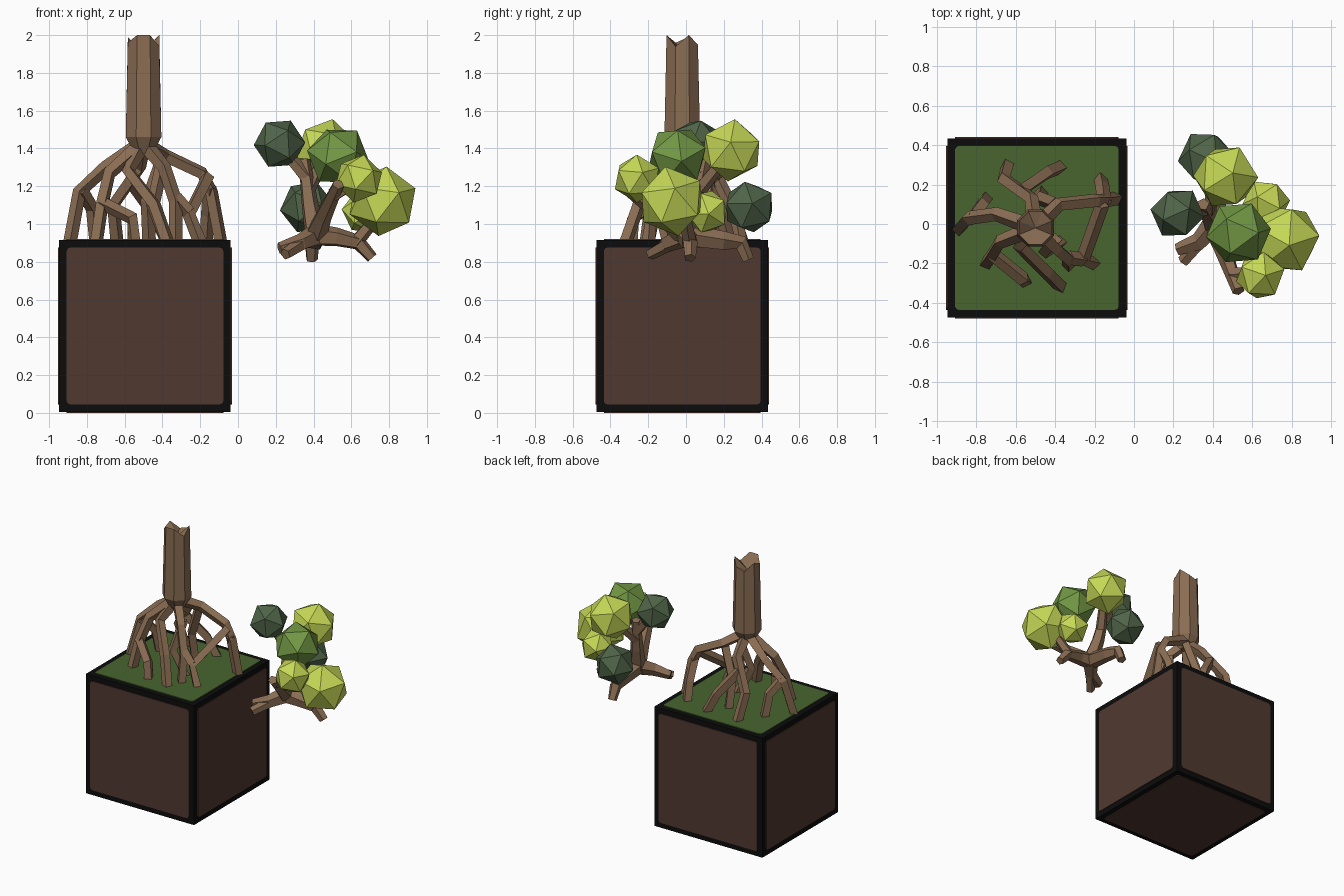
import bpy, bmesh, math, random
from mathutils import Vector, Euler, Matrix

if "Cube" in bpy.data.objects:
    bpy.data.objects.remove(bpy.data.objects["Cube"])

random.seed(4)


def srgb(name, r, g, b):
    lin = [((c / 255 + 0.055) / 1.055) ** 2.4 if c > 10 else c / 255 / 12.92 for c in (r, g, b)]
    m = bpy.data.materials.new(name)
    m.diffuse_color = (*lin, 1)
    m.use_nodes = True
    m.node_tree.nodes["Principled BSDF"].inputs["Base Color"].default_value = m.diffuse_color
    return m


BLACK = srgb("black_outline", 12, 12, 12)
DIRT = srgb("dirt_brown", 80, 57, 48)
GRASS = srgb("grass_green", 72, 100, 46)
BARK = srgb("bark_brown", 138, 109, 83)
LIME = srgb("lime_leaf", 198, 216, 86)
GREEN = srgb("green_leaf", 114, 152, 68)
DARK = srgb("dark_leaf", 80, 100, 72)


def finish(bm, name, mat):
    bmesh.ops.recalc_face_normals(bm, faces=bm.faces[:])
    me = bpy.data.meshes.new(name)
    bm.to_mesh(me)
    bm.free()
    me.materials.append(mat)
    ob = bpy.data.objects.new(name, me)
    bpy.context.collection.objects.link(ob)
    return ob


def tube(bm, pts, radii, n=4):
    """Sweep an n-gon along a path of points."""
    pts = [Vector(p) for p in pts]
    rings, side = [], None
    for i, p in enumerate(pts):
        a = pts[max(i - 1, 0)]
        b = pts[min(i + 1, len(pts) - 1)]
        t = (b - a).normalized()
        if side is None:
            side = t.orthogonal()
        side = (side - t * side.dot(t)).normalized()
        other = t.cross(side)
        ring = []
        for k in range(n):
            w = 2 * math.pi * (k + 0.5) / n
            ring.append(bm.verts.new(p + (side * math.cos(w) + other * math.sin(w)) * radii[i]))
        rings.append(ring)
    for r0, r1 in zip(rings, rings[1:]):
        for k in range(n):
            bm.faces.new((r0[k], r0[(k + 1) % n], r1[(k + 1) % n], r1[k]))
    bm.faces.new(rings[0])
    bm.faces.new(rings[-1])


# soil block: black cube with a rounded-corner panel on each side
C, H = Vector((-0.4925, -0.02, 0.46)), 0.457
bm = bmesh.new()
bmesh.ops.create_cube(bm, size=2 * H - 0.006, matrix=Matrix.Translation(C))
finish(bm, "block_frame", BLACK)


def panel(name, normal, mat):
    bm = bmesh.new()
    bmesh.ops.create_cube(bm, size=1, matrix=Matrix.Diagonal((0.83, 0.83, 0.006, 1)))
    edges = [e for e in bm.edges if abs(e.verts[0].co.z - e.verts[1].co.z) > 0.001]
    bmesh.ops.bevel(bm, geom=edges, offset=0.02, segments=3, profile=0.5, affect='EDGES')
    rot = Vector(normal).to_track_quat('Z', 'Y').to_matrix().to_4x4()
    bm.transform(Matrix.Translation(C + Vector(normal) * H) @ rot)
    finish(bm, name, mat)


for name, nrm, mat in (("front_panel", (0, -1, 0), DIRT), ("back_panel", (0, 1, 0), DIRT),
                       ("left_panel", (-1, 0, 0), DIRT), ("right_panel", (1, 0, 0), DIRT),
                       ("bottom_panel", (0, 0, -1), DIRT), ("grass_panel", (0, 0, 1), GRASS)):
    panel(name, nrm, mat)

# broken trunk with a jagged, hollowed top
bm = bmesh.new()
N = 8
jag = (2.0, 1.95, 1.93, 1.99, 1.96, 2.0, 2.0, 1.94)
rings = []
for z, r in ((1.37, 0.05), (1.46, 0.102), (None, 0.09)):
    rings.append([bm.verts.new((-0.5 + r * math.cos(w), -0.02 + r * math.sin(w), z or jag[k]))
                  for k in range(N) for w in [2 * math.pi * (k + 0.5) / N]])
for a, b in zip(rings, rings[1:]):
    for k in range(N):
        bm.faces.new((a[k], a[(k + 1) % N], b[(k + 1) % N], b[k]))
bm.faces.new(rings[0])
tip = bm.verts.new((-0.5, -0.02, 1.91))
for k in range(N):
    bm.faces.new((rings[2][k], rings[2][(k + 1) % N], tip))
finish(bm, "trunk", BARK)

# stilt roots, each a main path plus side legs
T = (-0.5, -0.02, 1.43)
ROOTS = {
    "left_root": [[T, (-0.70, 0.05, 1.30), (-0.84, 0.03, 1.17), (-0.89, -0.03, 0.9)],
                  [(-0.83, 0.02, 1.18), (-0.77, 0.10, 1.08), (-0.75, 0.13, 0.9)]],
    "front_left_root": [[T, (-0.68, -0.09, 1.27), (-0.72, -0.16, 1.1), (-0.75, -0.20, 0.9)],
                        [(-0.72, -0.15, 1.11), (-0.56, -0.28, 1.03), (-0.55, -0.29, 0.9)]],
    "front_root": [[T, (-0.58, -0.11, 1.28), (-0.44, -0.25, 1.1), (-0.37, -0.32, 0.9)]],
    "front_right_root": [[T, (-0.39, -0.13, 1.30), (-0.33, -0.18, 1.12), (-0.33, -0.21, 0.9)],
                         [(-0.40, -0.08, 1.32), (-0.45, -0.14, 1.1), (-0.37, -0.09, 0.9)]],
    "right_root": [[T, (-0.38, 0.10, 1.36), (-0.19, 0.12, 1.27), (-0.14, 0.12, 1.17), (-0.09, 0.13, 0.9)],
                   [(-0.15, 0.11, 1.2), (-0.16, 0.19, 1.05), (-0.17, 0.23, 0.9)],
                   [(-0.16, 0.10, 1.25), (-0.26, -0.18, 1.05), (-0.2, -0.20, 0.9)],
                   [(-0.26, -0.18, 1.06), (-0.33, -0.17, 1.14)]],
    "back_root": [[T, (-0.52, 0.13, 1.30), (-0.66, 0.23, 1.10), (-0.64, 0.30, 0.9)],
                  [(-0.57, 0.17, 1.23), (-0.44, 0.26, 1.05), (-0.37, 0.29, 0.9)],
                  [(-0.40, 0.10, 1.34), (-0.48, 0.13, 1.12), (-0.47, 0.16, 0.9)]],
}
for name, paths in ROOTS.items():
    bm = bmesh.new()
    for path in paths:
        tube(bm, path, [0.043 if p is T else 0.036 for p in path])
    finish(bm, name, BARK)

# fallen crown: limbs meeting at a joint
J = (0.41, 0.0, 0.94)
LIMBS = {
    "left_limb": [[J, (0.33, -0.09, 0.90), (0.22, -0.13, 0.87)],
                  [(0.36, -0.06, 0.91), (0.25, -0.19, 0.84)]],
    "back_limb": [[J, (0.41, 0.2, 0.91), (0.39, 0.29, 0.90), (0.39, 0.33, 0.81)]],
    "right_limb": [[J, (0.52, 0.0, 0.93), (0.64, 0.02, 0.90), (0.71, 0.02, 0.82)],
                   [(0.62, 0.02, 0.90), (0.72, 0.0, 1.02)]],
    "front_up_limb": [[J, (0.45, -0.12, 1.04), (0.53, -0.34, 1.21)],
                      [(0.50, -0.26, 1.15), (0.62, -0.25, 1.22)]],
    "back_up_limb": [[J, (0.38, 0.05, 1.10), (0.35, 0.10, 1.34)],
                     [(0.36, 0.08, 1.25), (0.25, 0.07, 1.38)],
                     [(0.37, 0.07, 1.18), (0.45, 0.2, 1.34)]],
}
for name, paths in LIMBS.items():
    bm = bmesh.new()
    for path in paths:
        big = 0.062 if path[0] is J else 0.04
        tube(bm, path, [big + (0.032 - big) * i / (len(path) - 1) for i in range(len(path))], 5)
    finish(bm, name, BARK)

# leaf clumps: tilted icosahedra
CLUMPS = [((0.22, 0.055, 1.425), 0.138, DARK), ((0.365, 0.335, 1.09), 0.145, DARK),
          ((0.465, 0.24, 1.39), 0.17, LIME), ((0.53, -0.045, 1.36), 0.168, GREEN),
          ((0.765, -0.075, 1.12), 0.188, LIME), ((0.64, -0.26, 1.24), 0.13, LIME),
          ((0.67, 0.11, 1.065), 0.122, LIME)]
for i, (loc, r, mat) in enumerate(CLUMPS):
    bm = bmesh.new()
    rot = Euler([random.uniform(0, math.tau) for _ in range(3)]).to_matrix().to_4x4()
    bmesh.ops.create_icosphere(bm, subdivisions=1, radius=r, matrix=Matrix.Translation(loc) @ rot)
    finish(bm, f"leaf_clump_{i + 1}", mat)
